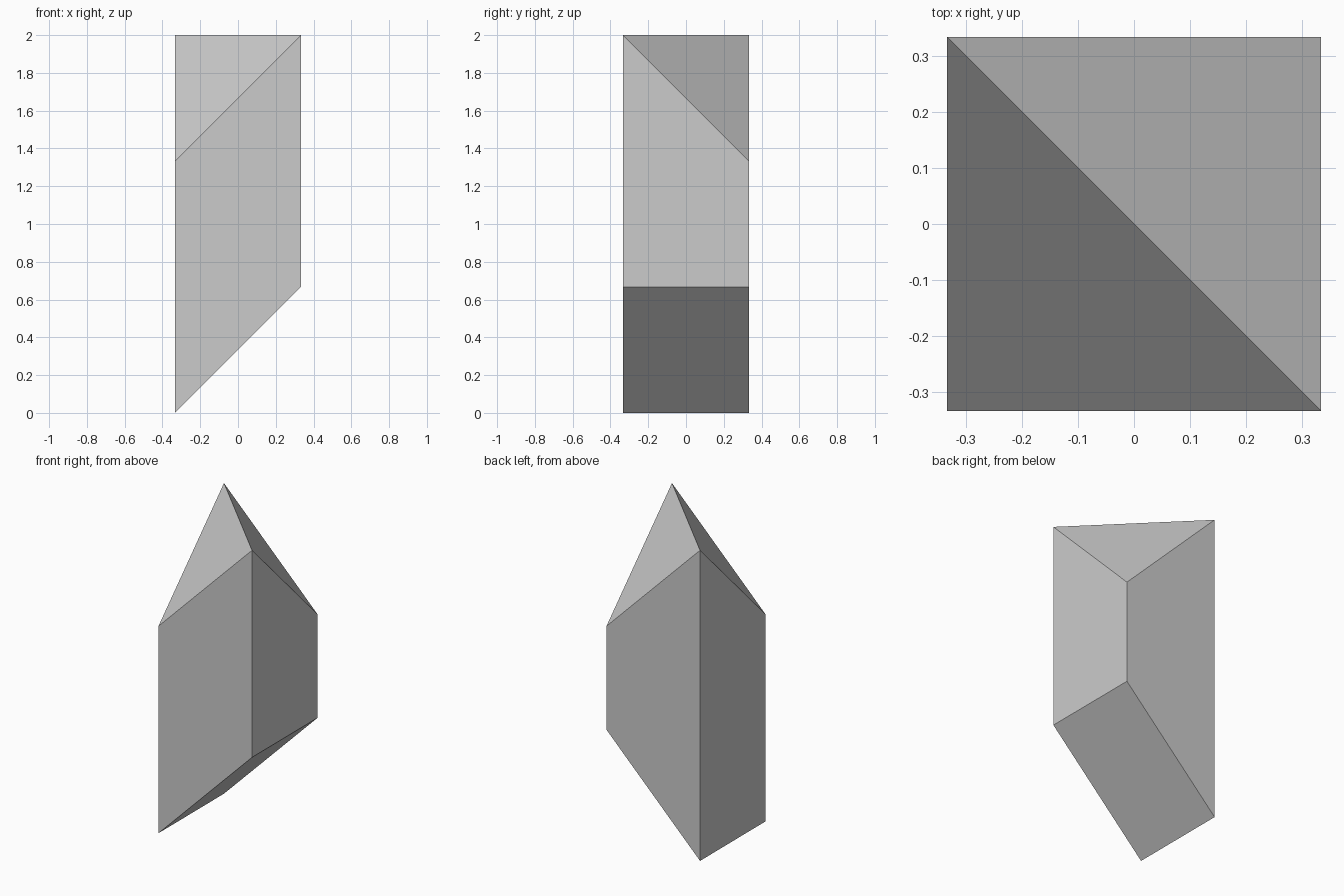
import bpy
import bmesh

cube = bpy.data.objects.get("Cube")
if cube:
    bpy.data.objects.remove(cube, do_unlink=True)

HALF = 1 / 3       # half width of the square column
HEIGHT = 2.0


def make_material(name, colour):
    mat = bpy.data.materials.new(name)
    mat.use_nodes = True
    mat.diffuse_color = colour
    mat.node_tree.nodes["Principled BSDF"].inputs["Base Color"].default_value = colour
    return mat


# Square column with a slanted base and a diagonal ridge on top
bm = bmesh.new()
bmesh.ops.create_cube(bm, size=2 * HALF)
ridge = []
for v in bm.verts:
    if v.co.z < 0:
        v.co.z = v.co.x + HALF              # base rises towards +x
    elif v.co.x * v.co.y < 0:
        v.co.z = HEIGHT                     # ridge ends
        ridge.append(v)
    else:
        v.co.z = HEIGHT - 2 * HALF          # low corners of the roof
bmesh.ops.connect_verts(bm, verts=ridge)
bmesh.ops.recalc_face_normals(bm, faces=bm.faces)

mesh = bpy.data.meshes.new("slanted_column")
bm.to_mesh(mesh)
bm.free()
mesh.materials.append(make_material("plain grey", (0.6, 0.6, 0.6, 1)))
column = bpy.data.objects.new("slanted_column", mesh)
bpy.context.collection.objects.link(column)
